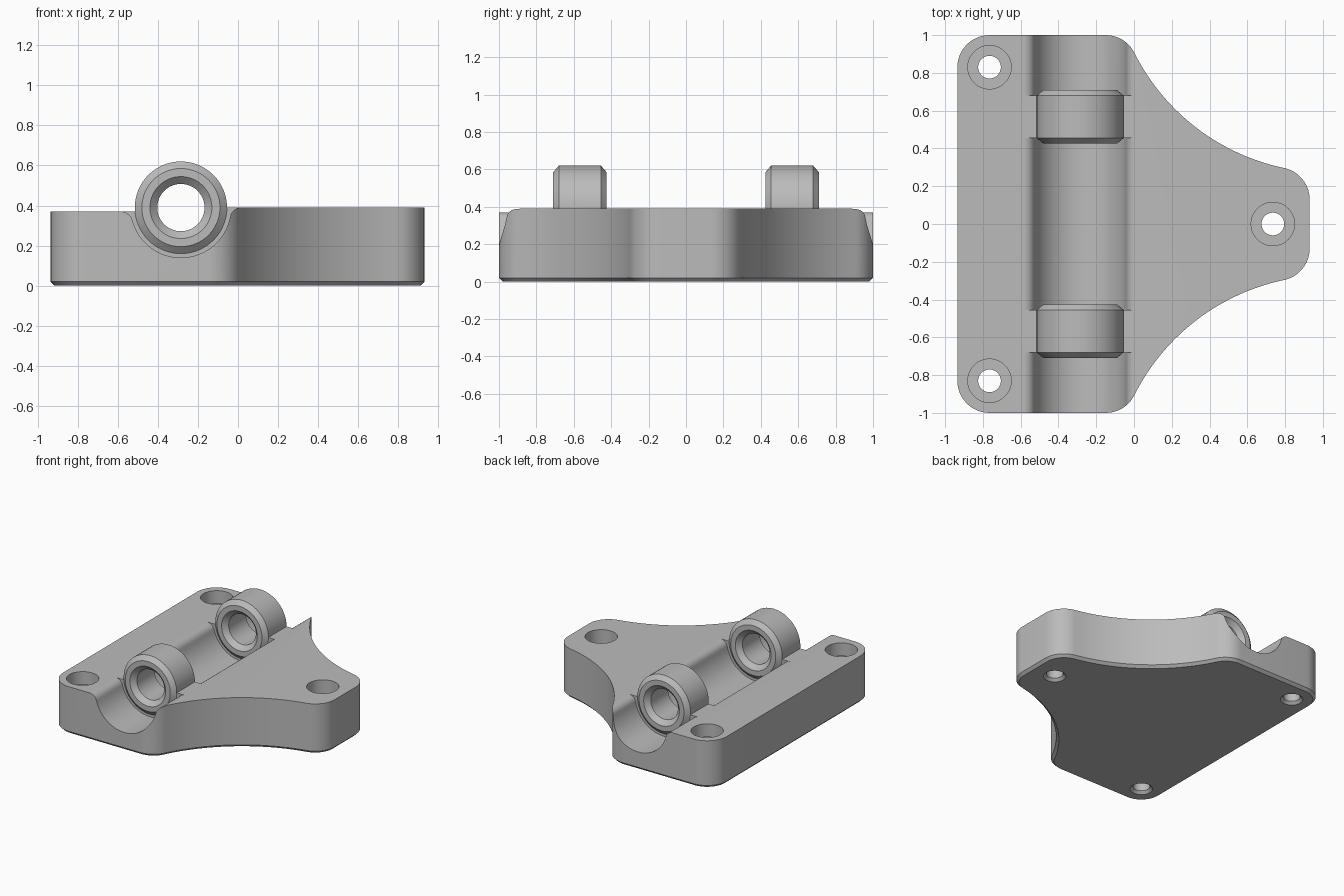
import bpy, bmesh
from math import sin, cos, pi, atan2, sqrt, radians
from mathutils import Matrix, Vector

if "Cube" in bpy.data.objects:
    bpy.data.objects.remove(bpy.data.objects["Cube"])

grey = bpy.data.materials.new("plain grey")
grey.use_nodes = True
grey.diffuse_color = (0.5, 0.5, 0.5, 1)
grey.node_tree.nodes["Principled BSDF"].inputs["Base Color"].default_value = (0.5, 0.5, 0.5, 1)

AXIS_X, AXIS_Z = -0.285, 0.39      # barrel axis, running along y
LEFT_TOP, RIGHT_TOP = 0.37, 0.39   # deck heights either side of the groove


def arc(cx, cy, r, a0, a1, n):
    return [(cx + r * cos(a0 + (a1 - a0) * i / n), cy + r * sin(a0 + (a1 - a0) * i / n))
            for i in range(n + 1)]


def loft(name, rings):
    """Closed solid through rings of equal point count."""
    bm = bmesh.new()
    loops = [[bm.verts.new(p) for p in ring] for ring in rings]
    n = len(loops[0])
    for a, b in zip(loops, loops[1:]):
        for i in range(n):
            j = (i + 1) % n
            bm.faces.new((a[i], a[j], b[j], b[i]))
    bm.faces.new(loops[0][::-1])
    bm.faces.new(loops[-1])
    bmesh.ops.recalc_face_normals(bm, faces=bm.faces)
    mesh = bpy.data.meshes.new(name)
    bm.to_mesh(mesh)
    bm.free()
    mesh.materials.append(grey)
    obj = bpy.data.objects.new(name, mesh)
    bpy.context.collection.objects.link(obj)
    return obj


def lathe(name, profile, place, n=64):
    """Turned solid from (radius, height) pairs, moved by a matrix."""
    return loft(name, [[place @ Vector((x, y, h)) for x, y in arc(0, 0, r, 0, 2 * pi, n)[:-1]]
                       for r, h in profile])


def combine(target, tool, operation):
    mod = target.modifiers.new(operation, 'BOOLEAN')
    mod.operation, mod.object, mod.solver = operation, tool, 'EXACT'
    bpy.context.view_layer.objects.active = target
    bpy.ops.object.modifier_apply(modifier=mod.name)
    bpy.data.objects.remove(tool)


def outline(inset):
    """Plate outline: rounded corners joined by tangent concave sweeps."""
    r, big = 0.17 - inset, 1.15 + inset
    a, b = Vector((-0.15, 0.83)), Vector((0.76, 0.13))
    d = b - a
    c = (a + b) / 2 + Vector((-d.y, d.x)).normalized() * sqrt(1.32 ** 2 - (d.length / 2) ** 2)
    t0 = atan2(c.y - a.y, c.x - a.x)
    t1 = atan2(c.y - b.y, c.x - b.x)
    half = arc(-0.765, 0.83, r, pi, pi / 2, 12)
    half += arc(a.x, a.y, r, pi / 2, t0, 10)
    half += arc(c.x, c.y, big, pi + t0, pi + t1, 28)[1:-1]
    half += arc(b.x, b.y, r, t1, 0, 12)
    return half + [(x, -y) for x, y in reversed(half)]


# Plate with chamfered bottom edge
body = loft("base_plate", [[(x, y, z) for x, y in outline(d)]
                           for d, z in ((0.02, 0), (0, 0.02), (0, RIGHT_TOP))])

# Lower deck on the right-hand side of the model
step = [(-1.2, LEFT_TOP), (AXIS_X, LEFT_TOP), (AXIS_X, 0.6), (-1.2, 0.6)]
combine(body, loft("step_cutter", [[(x, y, z) for x, z in step] for y in (-1.2, 1.2)]), 'DIFFERENCE')


# Groove section: round bottom with rounded lips
def lip(top, r, side):
    dz = top - r - AXIS_Z
    dx = sqrt((0.25 + r) ** 2 - dz ** 2)
    return AXIS_X + side * dx, top - r, atan2(dz, side * dx)


rx, rz, ra = lip(RIGHT_TOP, 0.055, 1)
lx, lz, la = lip(LEFT_TOP, 0.06, -1)
groove = [(lx, 0.7)] + arc(lx, lz, 0.06, pi / 2, la + pi, 8)
groove += arc(AXIS_X, AXIS_Z, 0.25, la + 2 * pi, ra + 2 * pi, 32)[1:-1]
groove += arc(rx, rz, 0.055, ra + pi, pi / 2, 8) + [(rx, 0.7)]
for y0, y1 in ((-1.2, -0.68), (-0.455, 0.455), (0.68, 1.2)):
    combine(body, loft("groove_cutter", [[(x, y, z) for x, z in groove] for y in (y0, y1)]),
            'DIFFERENCE')

# Two bearing barrels with countersunk bores
for y in (-0.5675, 0.5675):
    place = Matrix.Translation((AXIS_X, y, AXIS_Z)) @ Matrix.Rotation(radians(90), 4, 'X')
    h = 0.1425
    combine(body, lathe("barrel", [(0.195, -h), (0.23, -h + 0.03), (0.23, h - 0.03), (0.195, h)],
                        place), 'UNION')
    combine(body, lathe("bore_cutter", [(0.165, -h - 0.01), (0.118, -h + 0.035),
                                        (0.118, h - 0.035), (0.165, h + 0.01)], place), 'DIFFERENCE')

# Counterbored screw holes, chamfered underneath
for x, y in ((-0.765, 0.83), (-0.765, -0.83), (0.735, 0)):
    profile = [(0.09, -0.01), (0.06, 0.02), (0.06, 0.27), (0.115, 0.27), (0.115, 0.5)]
    combine(body, lathe("screw_hole_cutter", profile, Matrix.Translation((x, y, 0)), 48), 'DIFFERENCE')

# Smooth curved walls, keep machined edges crisp
bpy.ops.object.select_all(action='DESELECT')
body.select_set(True)
bpy.context.view_layer.objects.active = body
bpy.ops.object.shade_smooth_by_angle(angle=radians(25))
